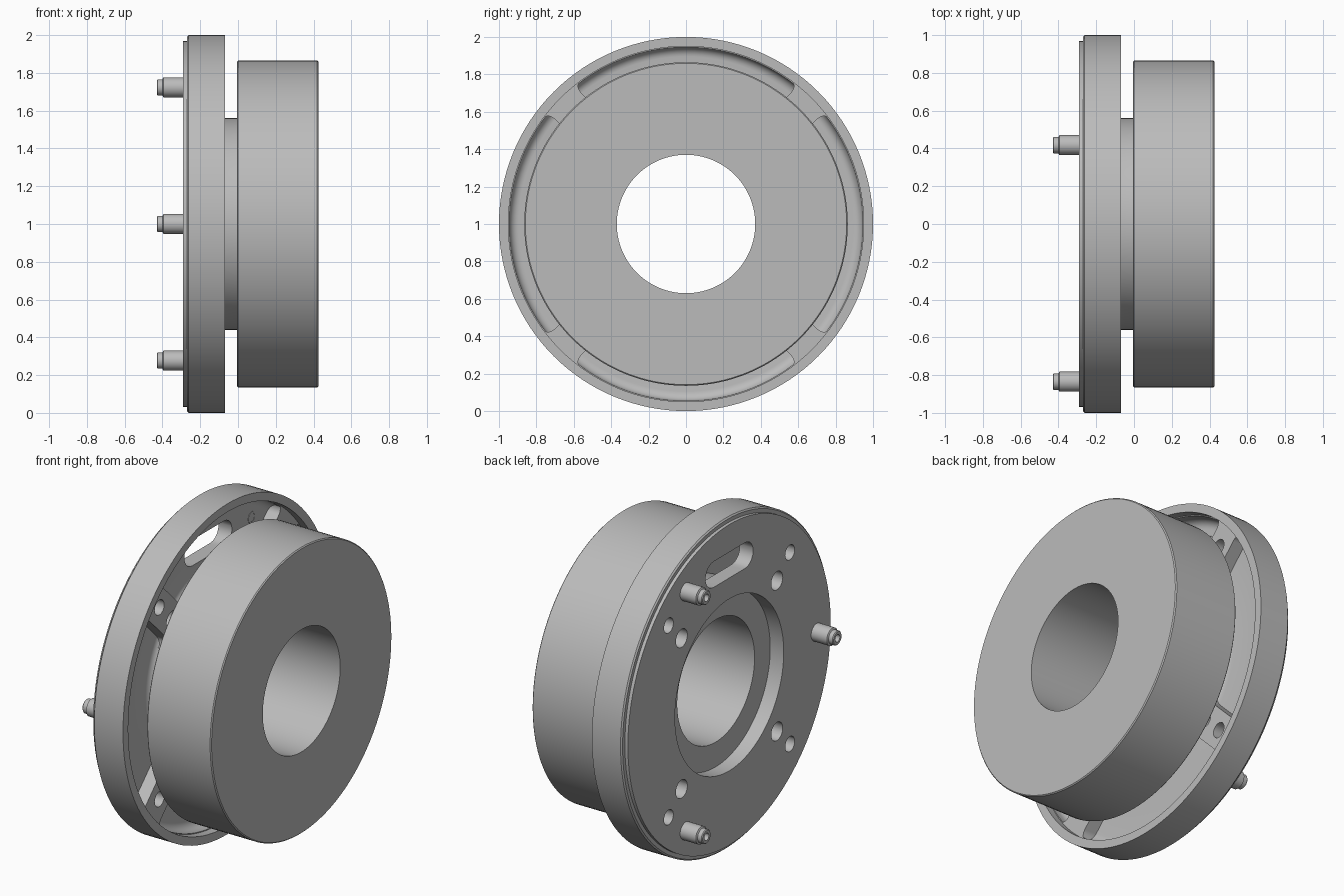
import bpy, bmesh
from math import sin, cos, pi, radians
from mathutils import Vector

cube = bpy.data.objects.get("Cube")
if cube:
    bpy.data.objects.remove(cube, do_unlink=True)

steel = bpy.data.materials.new("grey_steel")
steel.use_nodes = True
GREY = (0.5, 0.5, 0.5, 1)
steel.diffuse_color = GREY
steel.node_tree.nodes["Principled BSDF"].inputs["Base Color"].default_value = GREY

AXIS_Z = 1.0


def add_mesh(name, bm):
    bmesh.ops.recalc_face_normals(bm, faces=bm.faces)
    mesh = bpy.data.meshes.new(name)
    bm.to_mesh(mesh)
    bm.free()
    mesh.materials.append(steel)
    obj = bpy.data.objects.new(name, mesh)
    bpy.context.collection.objects.link(obj)
    return obj


def lathe(name, profile, sides, centre=(0, 0)):
    """Turn a closed (x, radius) profile about an axis parallel to x."""
    bm = bmesh.new()
    rings = []
    for i in range(sides):
        a = 2 * pi * i / sides
        rings.append([bm.verts.new((x, centre[0] + r * cos(a), AXIS_Z + centre[1] + r * sin(a)))
                      for x, r in profile])
    n = len(profile)
    for i in range(sides):
        p, q = rings[i], rings[(i + 1) % sides]
        for j in range(n):
            k = (j + 1) % n
            bm.faces.new((p[j], p[k], q[k], q[j]))
    return add_mesh(name, bm)


def prism(name, outline, x0, x1):
    """Extrude a (y, z) outline, measured from the main axis, along x."""
    bm = bmesh.new()
    face = bm.faces.new([bm.verts.new((x0, y, AXIS_Z + z)) for y, z in outline])
    new = bmesh.ops.extrude_face_region(bm, geom=[face])["geom"]
    bmesh.ops.translate(bm, vec=Vector((x1 - x0, 0, 0)),
                        verts=[v for v in new if isinstance(v, bmesh.types.BMVert)])
    return add_mesh(name, bm)


def arc(cx, cy, r, start, end, steps=10):
    return [(cx + r * cos(radians(start + (end - start) * i / steps)),
             cy + r * sin(radians(start + (end - start) * i / steps))) for i in range(steps + 1)]


def polar(r, degrees):
    return r * cos(radians(degrees)), r * sin(radians(degrees))


def activate(obj):
    bpy.ops.object.select_all(action='DESELECT')
    obj.select_set(True)
    bpy.context.view_layer.objects.active = obj


def cut(obj, cutters):
    activate(obj)
    for c in cutters:
        mod = obj.modifiers.new("cut", 'BOOLEAN')
        mod.operation = 'DIFFERENCE'
        mod.solver = 'EXACT'
        mod.object = c
        bpy.ops.object.modifier_apply(modifier=mod.name)


# Main dimensions
BORE, HUB, RIM_IN, FLOOR, LAND, F = 0.37, 0.56, 0.945, -0.2, -0.12, 0.05

# Flange: back spigot, rim, filleted annular pocket, hub neck, stepped bore
flange = lathe("flange", [
    (-0.29, 0.52), (-0.29, 0.97), (-0.27, 0.97), (-0.27, 0.992), (-0.262, 1.0),
    (-0.07, 1.0), (-0.07, 0.95), (LAND, 0.95), (LAND, RIM_IN)]
    + arc(FLOOR + F, RIM_IN - F, F, 90, 180, 6)
    + arc(FLOOR + F, HUB + F, F, 180, 270, 6)
    + [(0.0, HUB), (0.0, BORE), (-0.2, BORE), (-0.2, 0.52)], 128)

# Drum
B = 0.006
drum = lathe("drum", [
    (-0.005, BORE), (-0.005, 0.865 - B), (B - 0.005, 0.865), (0.425 - B, 0.865),
    (0.425, 0.865 - B), (0.425, BORE)], 128)

# Diagonal lands between the pockets, flared into hub and rim
W = 0.1
half = arc(HUB + F - 0.005, W + F, F, 180, 270) + arc(RIM_IN - F, W + F, F, 270, 360)
half = [(0.53, W + F)] + half + [(0.96, W + F)]
outline = half + [(r, -w) for r, w in reversed(half)]
lands = []
for i in range(4):
    a = radians(45 + 90 * i)
    pts = [(r * cos(a) - w * sin(a), r * sin(a) + w * cos(a)) for r, w in outline]
    lands.append(prism(f"bolt_land_{i + 1}", pts, FLOOR - 0.03, LAND))

# Cutters: a pair of bolt holes per land and one slot through the plate
cutters = []
for i in range(4):
    pair = []
    for r, size in ((0.82, 0.045), (0.645, 0.055)):
        cy, cz = polar(r, 45 + 90 * i)
        pair.append(prism("hole_cutter", arc(cy, cz, size, 0, 348.75, 31), -0.4, -0.05))
    cut(lands[i], pair)
    cutters += pair
slot = arc(0.15, 0.725, 0.078, -90, 90) + arc(-0.15, 0.725, 0.078, 90, 270)
cutters.append(prism("slot_cutter", slot, -0.4, -0.1))
cut(flange, cutters)
for c in cutters:
    bpy.data.objects.remove(c, do_unlink=True)

# Stepped dowel pins with a drilled tip
pins = []
for i in range(3):
    pins.append(lathe(f"dowel_pin_{i + 1}", [
        (FLOOR + 0.002, 0.025), (FLOOR + 0.002, 0.035), (-0.27, 0.035), (-0.27, 0.053),
        (-0.395, 0.053), (-0.4, 0.043), (-0.425, 0.043), (-0.43, 0.038),
        (-0.43, 0.022), (-0.36, 0.022), (-0.36, 0.001), (-0.25, 0.001), (-0.25, 0.025)],
        32, polar(0.835, 60 + 120 * i)))

for obj in [flange, drum] + lands + pins:
    activate(obj)
    bpy.ops.object.shade_smooth_by_angle(angle=radians(30))
